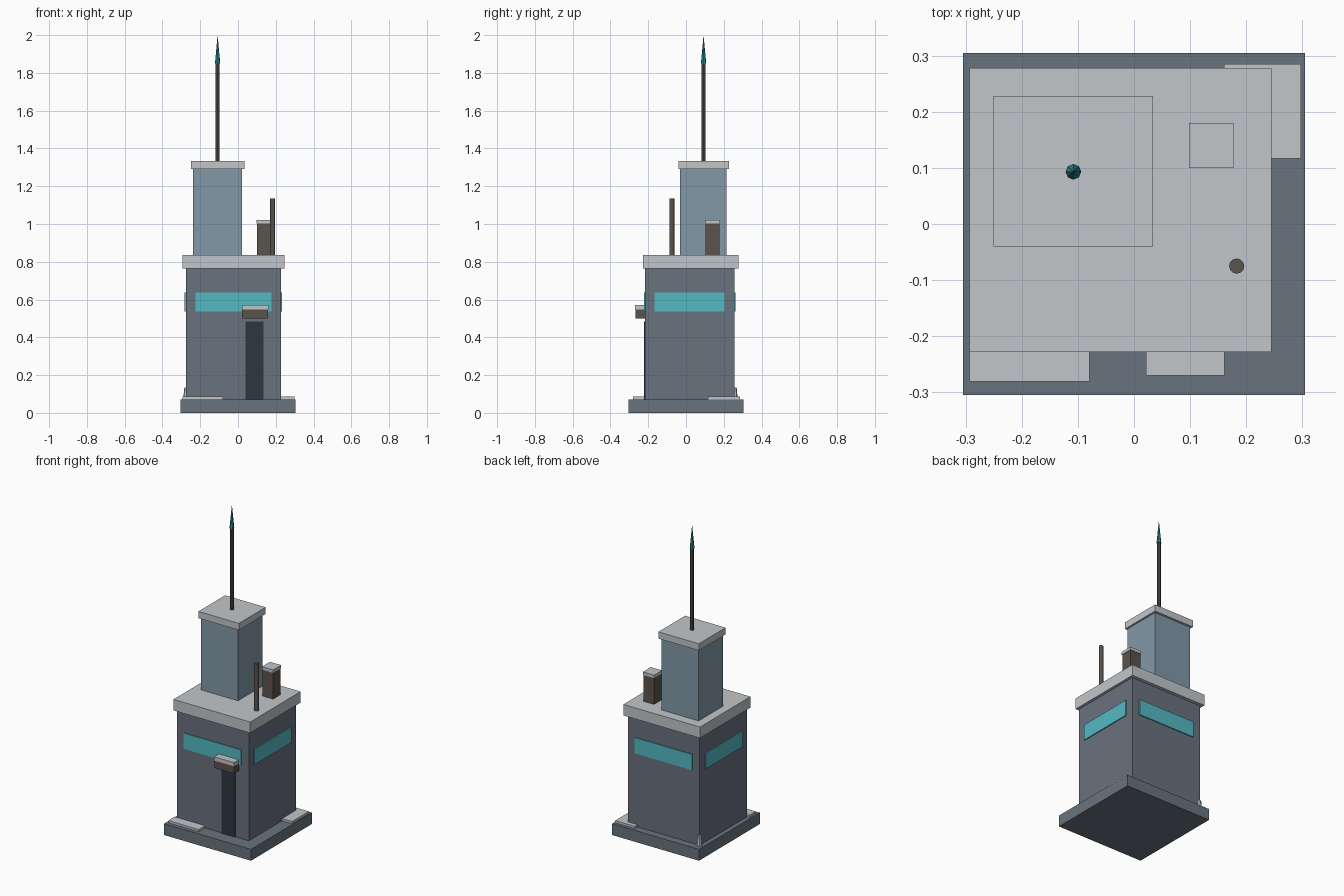
import bpy, bmesh

if "Cube" in bpy.data.objects:
    bpy.data.objects.remove(bpy.data.objects["Cube"])


def lin(c):
    return c / 12.92 if c <= 0.04045 else ((c + 0.055) / 1.055) ** 2.4


def material(name, hexcol):
    m = bpy.data.materials.new(name)
    rgb = [lin(int(hexcol[i:i + 2], 16) / 255) for i in (0, 2, 4)]
    m.diffuse_color = (*rgb, 1)
    m.use_nodes = True
    m.node_tree.nodes["Principled BSDF"].inputs["Base Color"].default_value = m.diffuse_color
    return m


WALL = material("slate wall", "69727e")
BASE = material("slate base", "69747d")
PALE = material("pale concrete", "c1c6c9")
BLUE = material("blue grey", "8299a7")
GLASS = material("cyan glass", "54b9c3")
DOOR = material("dark door", "2d3740")
BROWN = material("brown metal", "5b534c")
TEAL = material("teal tip", "2f8f96")


def finish(name, bm, mat):
    me = bpy.data.meshes.new(name)
    bm.to_mesh(me)
    bm.free()
    me.materials.append(mat)
    ob = bpy.data.objects.new(name, me)
    bpy.context.collection.objects.link(ob)
    return ob


def box(name, x, y, z, mat):
    """Box from (min, max) ranges on each axis."""
    bm = bmesh.new()
    bmesh.ops.create_cube(bm, size=1)
    for v in bm.verts:
        v.co = [r[0] if c < 0 else r[1] for c, r in zip(v.co, (x, y, z))]
    return finish(name, bm, mat)


def rod(name, x, y, z, r1, r2, sides, mat):
    """Upright cylinder or cone between two heights."""
    bm = bmesh.new()
    bmesh.ops.create_cone(bm, cap_ends=True, segments=sides, radius1=r1,
                          radius2=r2, depth=z[1] - z[0])
    bmesh.ops.translate(bm, verts=bm.verts, vec=(x, y, (z[0] + z[1]) / 2))
    return finish(name, bm, mat)


# Plinth, main block and roof slab
X0, X1, Y0, Y1 = -0.276, 0.228, -0.217, 0.257
box("plinth", (-0.305, 0.305), (-0.305, 0.305), (0, 0.072), BASE)
box("main_block", (X0, X1), (Y0, Y1), (0.072, 0.765), WALL)
box("roof_slab", (-0.293, 0.245), (-0.228, 0.278), (0.765, 0.835), PALE)

# Window bands on all four sides
WZ, T = (0.537, 0.637), 0.006
for name, y in (("front_window", (Y0 - T, Y0)), ("back_window", (Y1, Y1 + T))):
    box(name, (-0.225, 0.177), y, WZ, GLASS)
for name, x in (("left_window", (X0 - T, X0)), ("right_window", (X1, X1 + T))):
    box(name, x, (-0.167, 0.204), WZ, GLASS)

# Door and canopy
box("door", (0.04, 0.135), (Y0 - 0.006, Y0), (0.072, 0.485), DOOR)
box("canopy", (0.022, 0.16), (-0.268, Y0), (0.5, 0.547), BROWN)
box("canopy_cap", (0.021, 0.161), (-0.27, Y0), (0.547, 0.571), PALE)

# Upper tower with cap
box("tower", (-0.238, 0.022), (-0.031, 0.214), (0.835, 1.29), BLUE)
box("tower_cap", (-0.25, 0.034), (-0.04, 0.228), (1.29, 1.333), PALE)

# Roof chimney and pipe
box("chimney", (0.101, 0.174), (0.103, 0.177), (0.835, 1.003), BROWN)
box("chimney_cap", (0.098, 0.177), (0.1, 0.18), (1.003, 1.022), PALE)
rod("roof_pipe", 0.183, -0.075, (0.835, 1.135), 0.0135, 0.0135, 12, BROWN)

# Mast and pointed tip
rod("mast", -0.108, 0.093, (1.333, 1.86), 0.011, 0.011, 8, BROWN)
rod("mast_tip", -0.108, 0.093, (1.85, 2.0), 0.014, 0, 8, TEAL)

# Pale slabs and corner post on the plinth
box("front_slab", (-0.293, -0.079), (-0.281, Y0), (0.072, 0.086), PALE)
box("back_slab", (0.16, 0.298), (0.117, 0.285), (0.072, 0.086), PALE)
rod("corner_post", -0.272, 0.256, (0.072, 0.135), 0.018, 0.012, 8, PALE)
